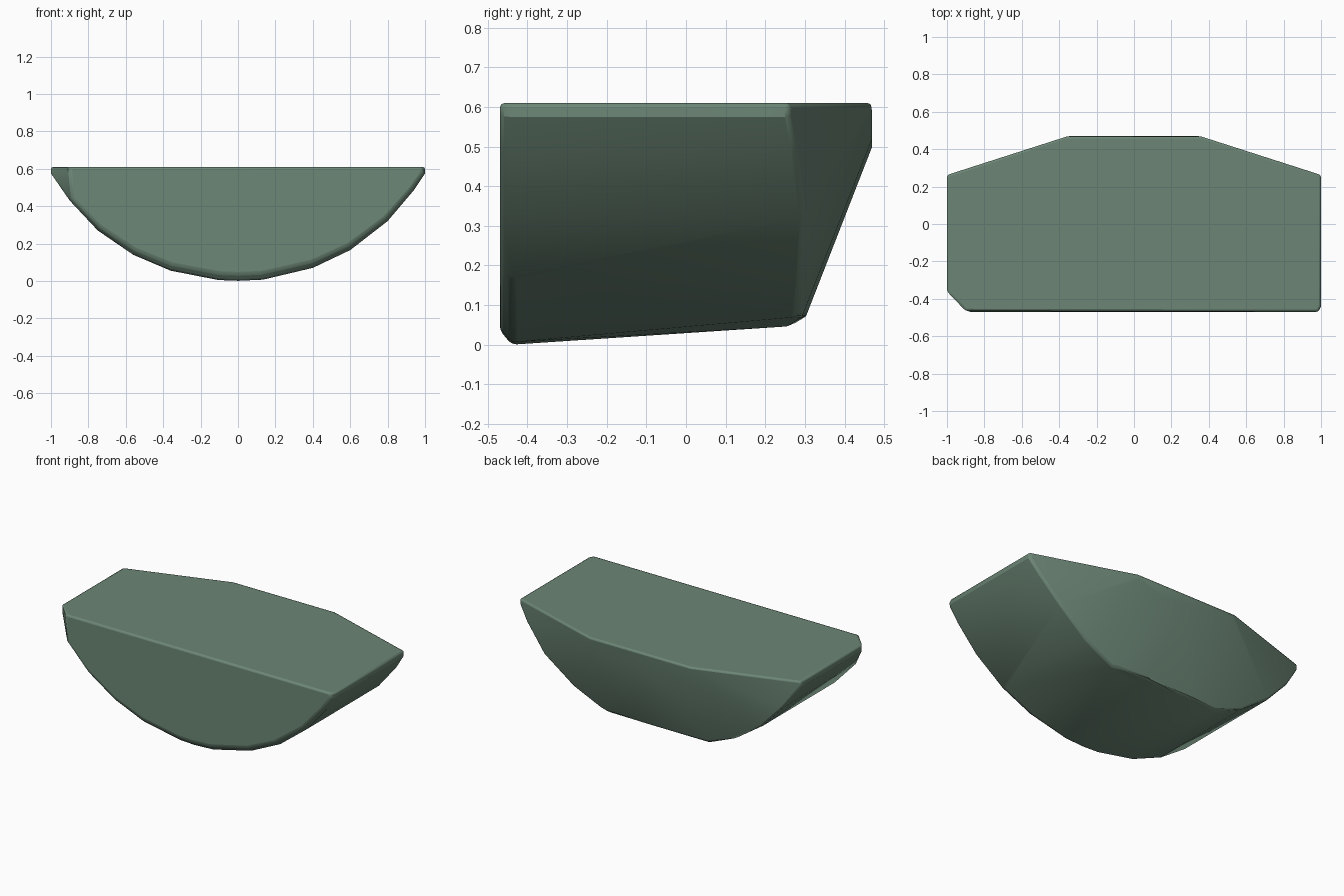
import bpy, bmesh, math

if "Cube" in bpy.data.objects:
    bpy.data.objects.remove(bpy.data.objects["Cube"])

# half-round cross-section (x, z), left to right
profile = [(-1, .61), (-1, .575), (-.9, .43), (-.75, .27), (-.56, .14), (-.36, .055),
           (-.1, .004), (0, 0), (.13, .006), (.4, .07), (.6, .165), (.8, .32),
           (.94, .485), (1, .575), (1, .61)]

# depth of the rear rim at each half-width
rim = [(0, .25), (.15, .255), (.4, .28), (.6, .29), (.78, .30), (.88, .30), (.95, .275), (1, .262)]


def rim_y(x):
    x = abs(x)
    for (a, ya), (b, yb) in zip(rim, rim[1:]):
        if x <= b:
            return ya + (yb - ya) * (x - a) / (b - a)
    return rim[-1][1]


pts = []
for x, z in profile:
    # front face outline, slightly inset, with a chipped left corner
    if x > -.95:
        pts.append((x * .985, -.47, .61 - (.61 - z) * .94))
    pts.append((x, -.36 if x < -.95 else -.44, z))
    # rear rim, with the underside rising towards the back
    pts.append((x, rim_y(x), max(z, .046)))
pts.append((-.9, -.465, .61))

# undercut rear: lower lip and lens-shaped upper face
for s in (-1, 1):
    pts += [(s * .36, .295, .07), (s * .15, .303, .072),
            (s * .36, .47, .61), (s * .34, .47, .585), (s * .17, .47, .52)]
pts.append((0, .47, .5))

# body as one convex block
bm = bmesh.new()
for p in pts:
    bm.verts.new(p)
res = bmesh.ops.convex_hull(bm, input=bm.verts)
loose = [v for v in bm.verts if not v.link_faces]
bmesh.ops.delete(bm, geom=loose, context='VERTS')
bmesh.ops.dissolve_limit(bm, angle_limit=math.radians(2), verts=bm.verts, edges=bm.edges)
bmesh.ops.recalc_face_normals(bm, faces=bm.faces)
mesh = bpy.data.meshes.new("half_round_block")
bm.to_mesh(mesh)
bm.free()
block = bpy.data.objects.new("half_round_block", mesh)
bpy.context.collection.objects.link(block)

# worn edges
bevel = block.modifiers.new("worn_edges", 'BEVEL')
bevel.width = .012
bevel.segments = 2
bevel.limit_method = 'ANGLE'
bevel.angle_limit = math.radians(38)

# green-grey colour and smooth shading
mat = bpy.data.materials.new("grey_green")
mat.diffuse_color = (.15, .24, .18, 1)
mat.use_nodes = True
mat.node_tree.nodes["Principled BSDF"].inputs["Base Color"].default_value = mat.diffuse_color
mesh.materials.append(mat)
bpy.context.view_layer.objects.active = block
block.select_set(True)
bpy.ops.object.shade_smooth_by_angle(angle=math.radians(30))
